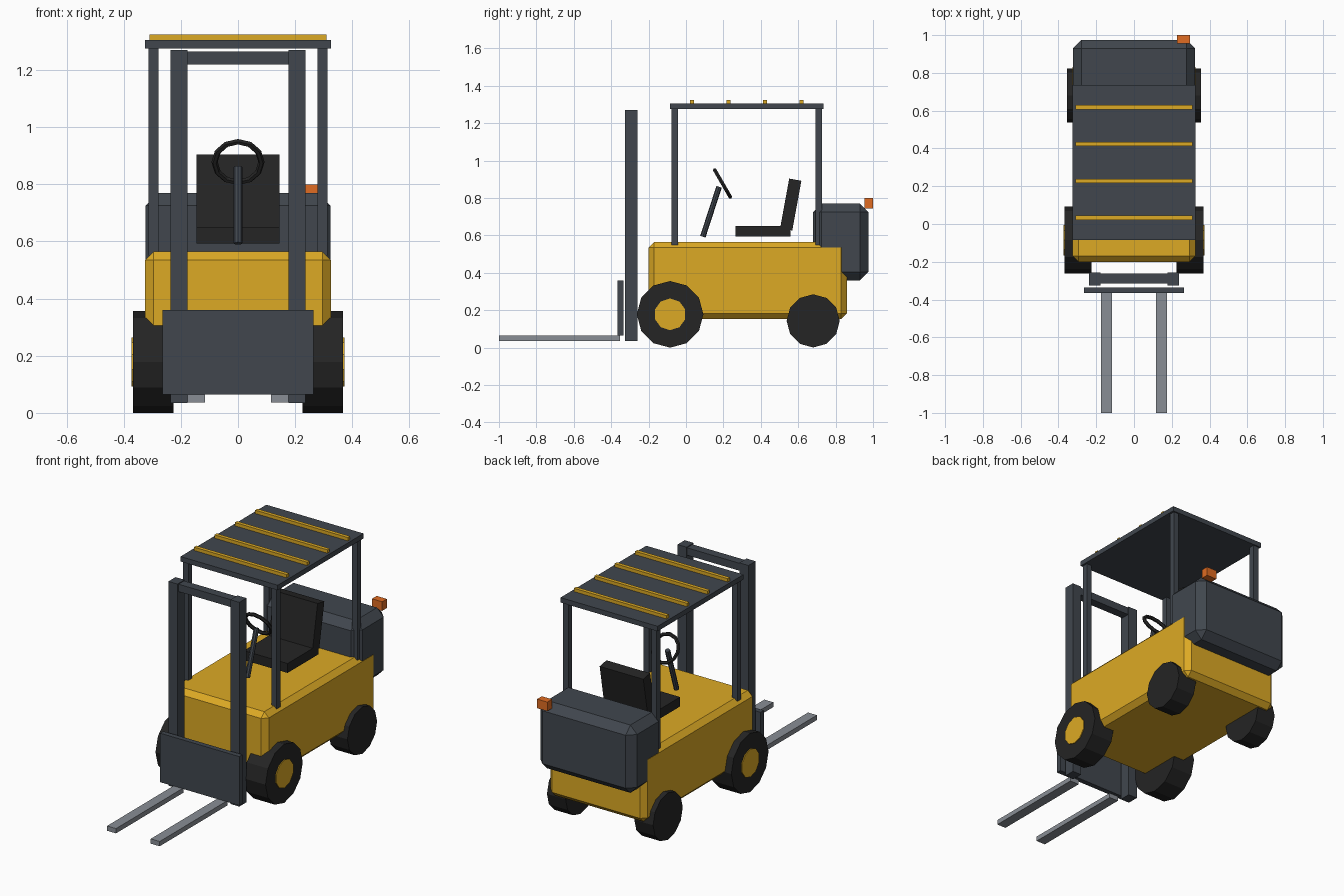
import bpy, math
from mathutils import Vector

if "Cube" in bpy.data.objects:
    bpy.data.objects.remove(bpy.data.objects["Cube"], do_unlink=True)


def material(name, rgb):
    m = bpy.data.materials.new(name)
    m.use_nodes = True
    m.diffuse_color = (*rgb, 1)
    m.node_tree.nodes["Principled BSDF"].inputs["Base Color"].default_value = (*rgb, 1)
    return m


YELLOW = material("yellow paint", (0.72, 0.40, 0.018))
SLATE = material("slate steel", (0.052, 0.062, 0.076))
BLACK = material("black rubber", (0.018, 0.018, 0.018))
GREY = material("grey steel", (0.25, 0.27, 0.30))
ORANGE = material("orange lamp", (0.75, 0.15, 0.016))


def finish(name, mat):
    ob = bpy.context.object
    ob.name = name
    ob.data.materials.append(mat)
    return ob


def box(name, mat, x, y, z, chamfer=0, tilt=0):
    """Box from (min, max) ranges, optionally chamfered and tilted about x."""
    spans = (x, y, z)
    bpy.ops.mesh.primitive_cube_add(size=1, location=[(a + b) / 2 for a, b in spans])
    ob = finish(name, mat)
    ob.scale = [b - a for a, b in spans]
    bpy.ops.object.transform_apply(location=False, rotation=False, scale=True)
    ob.rotation_euler.x = tilt
    if chamfer:
        mod = ob.modifiers.new("chamfer", "BEVEL")
        mod.width = chamfer
        mod.segments = 1
    return ob


def rod(name, mat, start, end, radius, sides):
    a, b = Vector(start), Vector(end)
    bpy.ops.mesh.primitive_cylinder_add(vertices=sides, radius=radius, depth=(b - a).length,
                                        location=(a + b) / 2)
    ob = finish(name, mat)
    ob.rotation_euler = (b - a).to_track_quat("Z", "Y").to_euler()
    return ob


# Chassis and counterweight
box("body", YELLOW, (-0.325, 0.325), (-0.20, 0.86), (0.153, 0.565), 0.03)
box("counterweight", SLATE, (-0.324, 0.324), (0.68, 0.975), (0.36, 0.77), 0.045)
box("beacon", ORANGE, (0.228, 0.296), (0.955, 1.0), (0.745, 0.80))

# Overhead guard
box("roof", SLATE, (-0.325, 0.325), (-0.085, 0.735), (1.275, 1.305))
for i in range(4):
    y = 0.033 + i * 0.195
    box("roof_bar", YELLOW, (-0.31, 0.31), (y - 0.011, y + 0.011), (1.303, 1.325))

# Seat
box("seat_cushion", BLACK, (-0.146, 0.146), (0.265, 0.56), (0.593, 0.65))
box("seat_back", BLACK, (-0.146, 0.146), (0.527, 0.593), (0.63, 0.90), tilt=-0.18)

# Steering
rod("steering_column", SLATE, (0, 0.09, 0.593), (0, 0.177, 0.86), 0.015, 8)
bpy.ops.mesh.primitive_torus_add(major_radius=0.082, minor_radius=0.011, major_segments=12,
                                 minor_segments=6, location=(0, 0.195, 0.878),
                                 rotation=(math.radians(-60), 0, 0))
finish("steering_wheel", BLACK)

# Mast crossbar and carriage
box("mast_crossbar", SLATE, (-0.18, 0.18), (-0.315, -0.262), (1.22, 1.265))
box("carriage", SLATE, (-0.265, 0.265), (-0.366, -0.335), (0.064, 0.36))

# Parts repeated on both sides
for side, s in (("left", 1), ("right", -1)):
    def span(a, b):
        return tuple(sorted((s * a, s * b)))

    for end, y in (("front", -0.06), ("rear", 0.71)):
        box(f"{side}_{end}_post", SLATE, span(0.278, 0.313), (y - 0.017, y + 0.017), (0.55, 1.28))
    box(f"{side}_mast_rail", SLATE, span(0.177, 0.237), (-0.326, -0.258), (0.035, 1.27))
    box(f"{side}_fork", GREY, span(0.116, 0.176), (-1.0, -0.353), (0.036, 0.065))
    rod(f"{side}_front_tyre", BLACK, (s * 0.226, -0.085, 0.178), (s * 0.368, -0.085, 0.178), 0.178, 12)
    rod(f"{side}_front_hub", YELLOW, (s * 0.30, -0.085, 0.178), (s * 0.373, -0.085, 0.178), 0.085, 10)
    rod(f"{side}_rear_tyre", BLACK, (s * 0.23, 0.68, 0.143), (s * 0.355, 0.68, 0.143), 0.142, 12)
